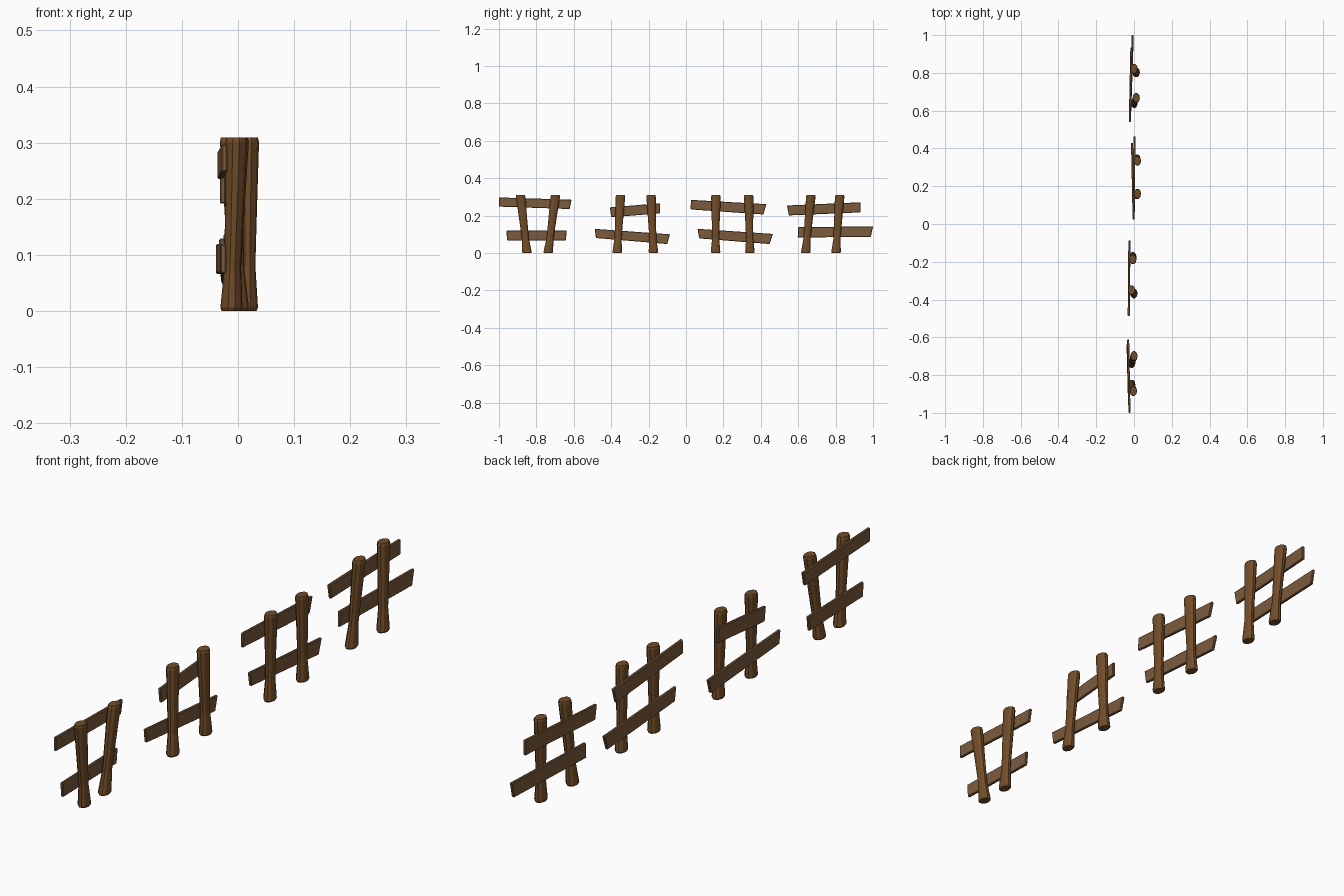
import bpy, bmesh, math
from mathutils import Vector

if "Cube" in bpy.data.objects:
    bpy.data.objects.remove(bpy.data.objects["Cube"])


def material(name, rgb):
    m = bpy.data.materials.new(name)
    m.diffuse_color = (*rgb, 1)
    m.use_nodes = True
    m.node_tree.nodes["Principled BSDF"].inputs["Base Color"].default_value = m.diffuse_color
    return m


POST_MAT = material("post_wood", (0.17, 0.075, 0.022))
RAIL_MAT = material("rail_wood", (0.20, 0.105, 0.047))


def finish(name, bm, mat):
    bmesh.ops.recalc_face_normals(bm, faces=bm.faces)
    me = bpy.data.meshes.new(name)
    bm.to_mesh(me)
    bm.free()
    me.materials.append(mat)
    ob = bpy.data.objects.new(name, me)
    bpy.context.collection.objects.link(ob)
    return ob


# Post: oval stake with flared foot, leaning from bottom to top (x, y)
PROFILE = [(0.0, 0.90), (0.02, 1.03), (0.10, 0.94), (0.26, 0.76),
           (0.60, 0.88), (0.975, 1.03), (1.0, 0.92)]
SIDES = 10


def post(name, bottom, top):
    a, b = Vector((*bottom, 0.0)), Vector((*top, 0.309))
    bm = bmesh.new()
    rings = []
    for t, s in PROFILE:
        c = a.lerp(b, t)
        rings.append([bm.verts.new(c + Vector((0.019 * s * math.cos(w), 0.026 * s * math.sin(w), 0)))
                      for w in (2 * math.pi * i / SIDES for i in range(SIDES))])
    for lo, hi in zip(rings, rings[1:]):
        for i in range(SIDES):
            j = (i + 1) % SIDES
            bm.faces.new((lo[i], lo[j], hi[j], hi[i]))
    bm.faces.new(rings[0])
    bm.faces.new(rings[-1])
    finish(name, bm, POST_MAT)


# Rail: thin chamfered plank, each end given as (x, y_top, z_top, y_bottom, z_bottom)
def rail(name, left, right, thick=0.011):
    bm = bmesh.new()
    loops = []
    for dx in (-thick / 2, thick / 2):
        (xl, ylt, zlt, ylb, zlb), (xr, yrt, zrt, yrb, zrb) = left, right
        loops.append([bm.verts.new(p) for p in (
            (xl + dx, ylb, zlb), (xr + dx, yrb, zrb), (xr + dx, yrt, zrt), (xl + dx, ylt, zlt))])
    for l in loops:
        bm.faces.new(l)
    for i in range(4):
        j = (i + 1) % 4
        bm.faces.new((loops[0][i], loops[0][j], loops[1][j], loops[1][i]))
    ob = finish(name, bm, RAIL_MAT)
    bev = ob.modifiers.new("chamfer", 'BEVEL')
    bev.width, bev.segments = 0.0025, 1


# Four separate fence panels: two posts, upper rail, lower rail
PANELS = [
    ([((-0.012, -0.850), (-0.003, -0.885)), ((-0.012, -0.737), (0.0, -0.698))],
     [((-0.024, -1.0, 0.297, -1.0, 0.248), (-0.031, -0.612, 0.285, -0.622, 0.235)),
      ((-0.026, -0.96, 0.119, -0.957, 0.067), (-0.034, -0.637, 0.119, -0.643, 0.066))]),
    ([((0.0, -0.368), (-0.013, -0.350)), ((-0.006, -0.174), (-0.006, -0.187))],
     [((-0.027, -0.407, 0.244, -0.400, 0.191), (-0.025, -0.140, 0.266, -0.140, 0.212)),
      ((-0.028, -0.488, 0.129, -0.482, 0.080), (-0.024, -0.086, 0.100, -0.100, 0.048))]),
    ([((0.016, 0.158), (0.018, 0.160)), ((0.016, 0.342), (0.018, 0.335))],
     [((-0.002, 0.027, 0.284, 0.024, 0.233), (-0.010, 0.430, 0.261, 0.414, 0.206)),
      ((-0.001, 0.062, 0.129, 0.070, 0.078), (0.002, 0.465, 0.102, 0.447, 0.048))]),
    ([((0.0, 0.640), (0.012, 0.668)), ((0.012, 0.802), (0.0, 0.822))],
     [((-0.022, 0.540, 0.254, 0.550, 0.201), (-0.014, 0.933, 0.271, 0.933, 0.217)),
      ((-0.020, 0.600, 0.138, 0.597, 0.083), (-0.007, 1.0, 0.142, 0.988, 0.086))]),
]
for n, (posts, rails) in enumerate(PANELS, 1):
    for side, p in zip(("left", "right"), posts):
        post(f"panel_{n}_{side}_post", *p)
    for level, r in zip(("upper", "lower"), rails):
        rail(f"panel_{n}_{level}_rail", *r)
